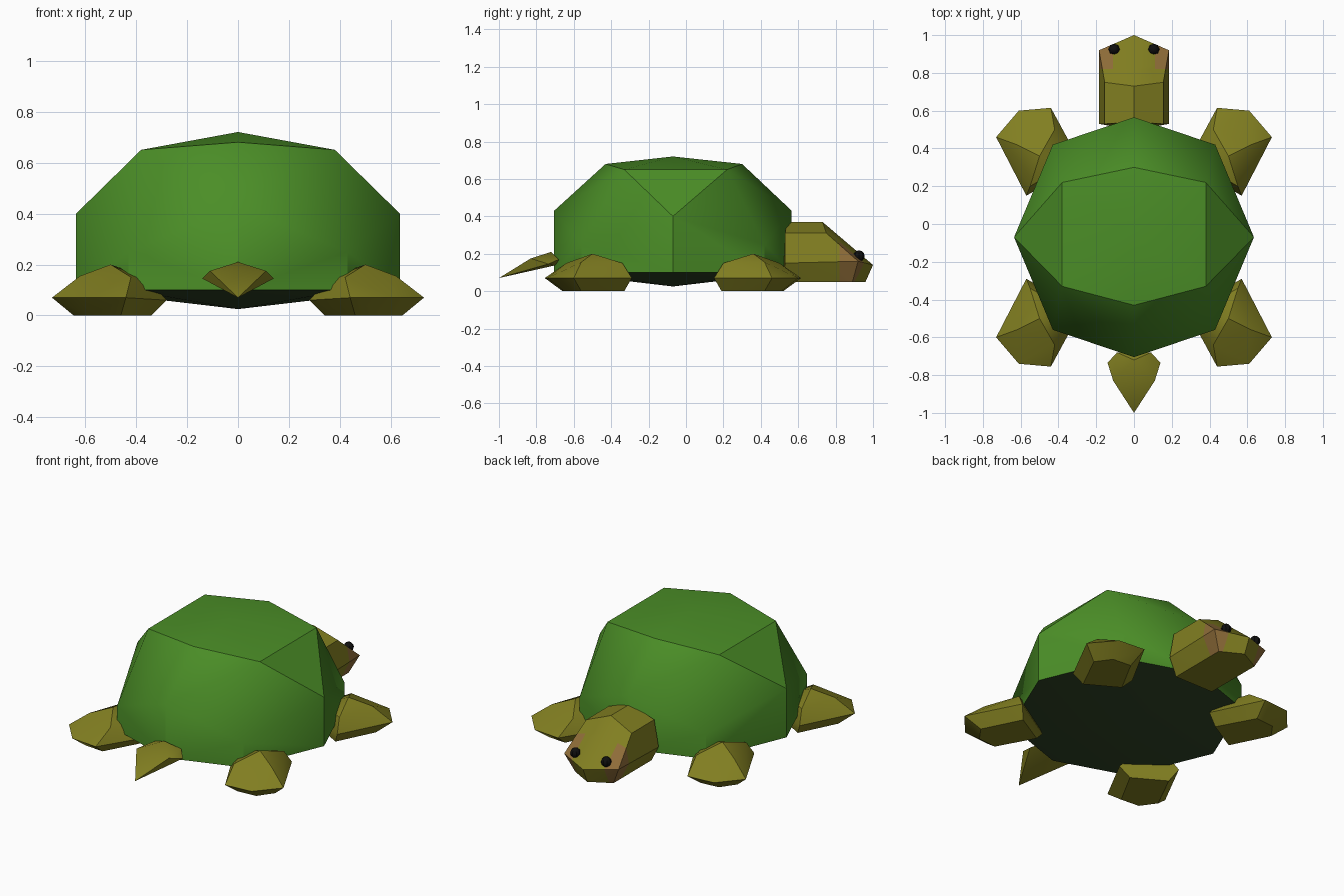
import bpy, bmesh, math
from mathutils import Matrix

if "Cube" in bpy.data.objects:
    bpy.data.objects.remove(bpy.data.objects["Cube"])


def material(name, rgb):
    m = bpy.data.materials.new(name)
    m.diffuse_color = (*rgb, 1)
    m.use_nodes = True
    m.node_tree.nodes["Principled BSDF"].inputs["Base Color"].default_value = m.diffuse_color
    return m


GREEN = material("shell_green", (0.07, 0.27, 0.02))
DARK = material("belly_dark", (0.03, 0.06, 0.02))
OLIVE = material("skin_olive", (0.22, 0.21, 0.015))
BLUSH = material("cheek_brown", (0.27, 0.15, 0.04))
BLACK = material("eye_black", (0.005, 0.005, 0.005))


def finish(name, bm, mats, pick=None):
    bmesh.ops.recalc_face_normals(bm, faces=bm.faces[:])
    bm.normal_update()
    if pick:
        for f in bm.faces:
            f.material_index = 1 if pick(f) else 0
    me = bpy.data.meshes.new(name)
    bm.to_mesh(me)
    bm.free()
    ob = bpy.data.objects.new(name, me)
    bpy.context.collection.objects.link(ob)
    for m in mats:
        me.materials.append(m)
    bpy.ops.object.select_all(action='DESELECT')
    ob.select_set(True)
    bpy.context.view_layer.objects.active = ob
    bpy.ops.object.shade_smooth_by_angle(angle=math.radians(32))
    return ob


def hull(points):
    """Faceted convex solid around a few corner points."""
    bm = bmesh.new()
    for p in points:
        bm.verts.new(p)
    bmesh.ops.convex_hull(bm, input=bm.verts[:])
    loose = [v for v in bm.verts if not v.link_faces]
    bmesh.ops.delete(bm, geom=loose, context='VERTS')
    bmesh.ops.dissolve_limit(bm, angle_limit=math.radians(1),
                             verts=bm.verts[:], edges=bm.edges[:])
    return bm


def both_sides(points):
    return points + [(-x, y, z) for x, y, z in points if x]


# Shell: eight-sided wall with a wavy rim, six-sided roof, shallow keel
rim = [(0, 0.565, 0.43), (0.43, 0.42, 0.25), (0.635, -0.07, 0.40),
       (0.43, -0.56, 0.25), (0, -0.705, 0.43)]
base = [(x, y, 0.10) for x, y, z in rim]
roof = [(0, 0.30, 0.68), (0.38, 0.22, 0.65), (0.38, -0.33, 0.65),
        (0, -0.43, 0.68), (0, -0.07, 0.72)]
finish("shell", hull(both_sides(rim + base + roof + [(0, -0.07, 0.025)])),
       [GREEN, DARK], lambda f: f.normal.z < -0.5)

# Legs: one foot shape mirrored to four corners around the shell centre
foot = [(0.44, 0.615, 0.07), (0.61, 0.60, 0.07), (0.73, 0.46, 0.07),
        (0.57, 0.15, 0.07), (0.28, 0.32, 0.06),
        (0.46, 0.52, 0), (0.58, 0.51, 0), (0.645, 0.42, 0),
        (0.53, 0.19, 0), (0.34, 0.30, 0),
        (0.50, 0.36, 0.20), (0.55, 0.20, 0.15), (0.36, 0.31, 0.15),
        (0.62, 0.42, 0.155), (0.42, 0.50, 0.15)]
for end, front in (("head_end", True), ("tail_end", False)):
    for side, s in (("right", 1), ("left", -1)):
        pts = [(s * x, y if front else -0.14 - y, z) for x, y, z in foot]
        finish(f"{end}_{side}_leg", hull(pts), [OLIVE])

# Head: wedge with a pointed snout and brownish cheeks
bm = hull(both_sides([
    (0, 0.54, 0.37), (0, 0.73, 0.37), (0.155, 0.53, 0.31), (0.155, 0.75, 0.31),
    (0.185, 0.53, 0.15), (0.185, 0.92, 0.16), (0, 1.0, 0.14),
    (0.13, 0.52, 0.05), (0.13, 0.89, 0.05), (0, 0.96, 0.05)]))
for co, no in (((0, 0.82, 0), (0, 1, 0)), ((0.11, 0, 0), (1, 0, 0)),
               ((-0.11, 0, 0), (1, 0, 0))):
    bmesh.ops.bisect_plane(bm, geom=bm.verts[:] + bm.edges[:] + bm.faces[:],
                           plane_co=co, plane_no=no)


def cheek(f):
    c = f.calc_center_median()
    return c.y > 0.82 and abs(c.x) > 0.11 and f.normal.z > -0.5


finish("head", bm, [OLIVE, BLUSH], cheek)

# Eyes
for side, s in (("right", 1), ("left", -1)):
    bm = bmesh.new()
    bmesh.ops.create_uvsphere(bm, u_segments=8, v_segments=6, radius=0.03,
                              matrix=Matrix.Translation((s * 0.105, 0.925, 0.188)))
    finish(f"{side}_eye", bm, [BLACK])

# Tail
finish("tail", hull(both_sides([
    (0, -1.0, 0.07), (0.11, -0.83, 0.175), (0.14, -0.735, 0.145),
    (0, -0.72, 0.21), (0.09, -0.68, 0.17), (0, -0.69, 0.14)])), [OLIVE])
